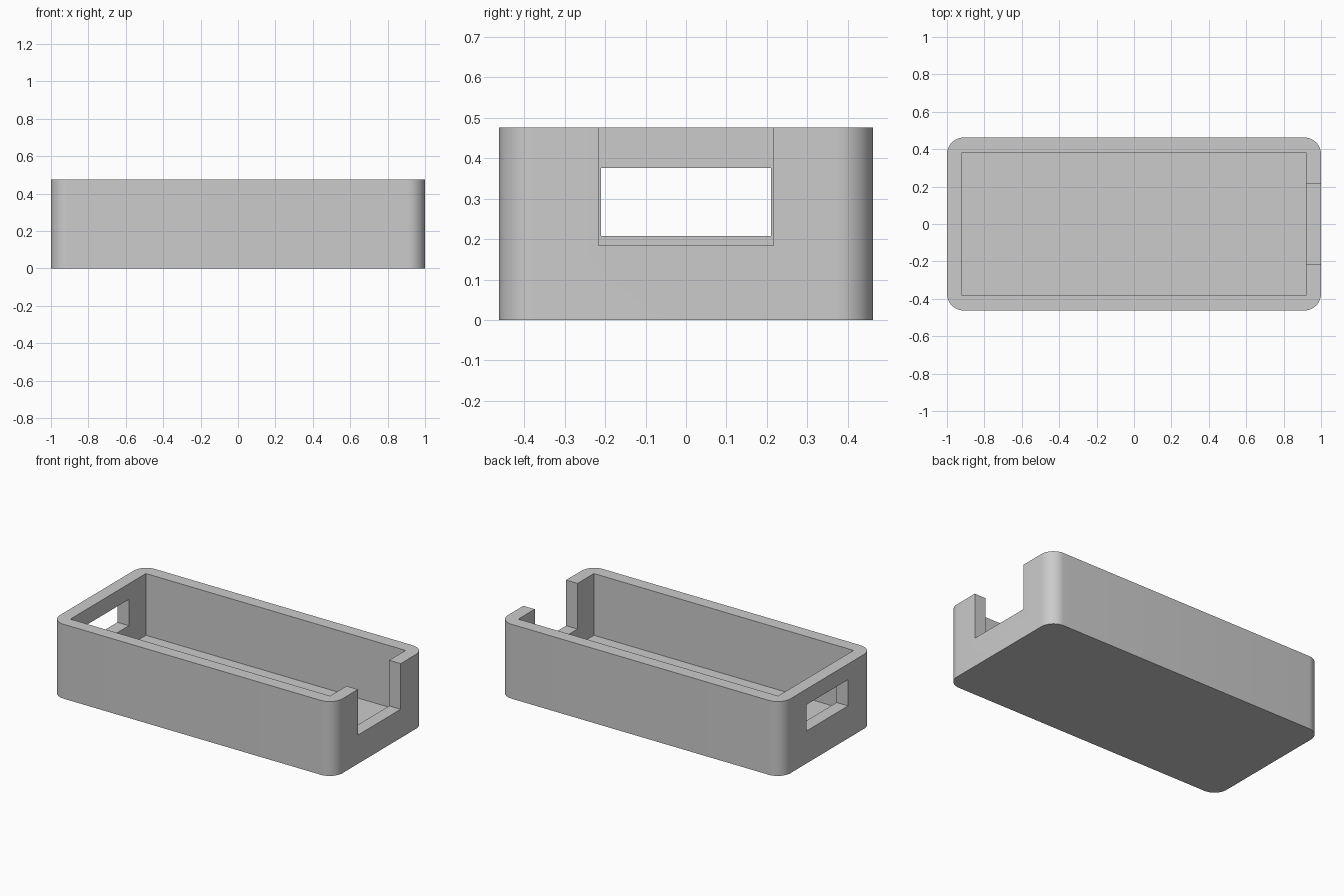
import bpy
import bmesh
from math import radians
from mathutils import Vector

if "Cube" in bpy.data.objects:
    bpy.data.objects.remove(bpy.data.objects["Cube"], do_unlink=True)

LENGTH, WIDTH, HEIGHT = 2.0, 0.925, 0.476
WALL, CORNER = 0.081, 0.09


def material(name, color):
    mat = bpy.data.materials.new(name)
    mat.use_nodes = True
    mat.diffuse_color = color
    mat.node_tree.nodes["Principled BSDF"].inputs["Base Color"].default_value = color
    return mat


def box(name, low, high, radius=0):
    """Box between two corners, with optionally rounded upright edges."""
    low, high = Vector(low), Vector(high)
    bm = bmesh.new()
    bmesh.ops.create_cube(bm, size=1)
    for v in bm.verts:
        v.co = (low + high) / 2 + v.co * (high - low)
    if radius:
        upright = [e for e in bm.edges
                   if abs(e.verts[0].co.z - e.verts[1].co.z) > 0.01]
        bmesh.ops.bevel(bm, geom=upright, offset=radius, segments=12,
                        profile=0.5, affect='EDGES')
    mesh = bpy.data.meshes.new(name)
    bm.to_mesh(mesh)
    bm.free()
    obj = bpy.data.objects.new(name, mesh)
    bpy.context.collection.objects.link(obj)
    return obj


def cut(target, cutter):
    """Subtract the cutter from the target and remove it."""
    cutter.hide_render = True
    mod = target.modifiers.new("cut", 'BOOLEAN')
    mod.operation, mod.solver, mod.object = 'DIFFERENCE', 'EXACT', cutter
    bpy.context.view_layer.objects.active = target
    bpy.ops.object.modifier_apply(modifier=mod.name)
    bpy.data.objects.remove(cutter, do_unlink=True)


# Rounded outer body
x, y = LENGTH / 2, WIDTH / 2
case = box("open_case", (-x, -y, 0), (x, y, HEIGHT), CORNER)
case.data.materials.append(material("light_grey", (0.6, 0.6, 0.6, 1)))

# Square-cornered cavity
ix, iy = x - WALL, y - WALL
cut(case, box("cavity_cutter", (-ix, -iy, WALL), (ix, iy, 1)))

# Open notch in the +x end
cut(case, box("notch_cutter", (ix - 0.03, -0.216, 0.184), (x + 0.1, 0.216, 1)))

# Closed window in the -x end
cut(case, box("window_cutter", (-x - 0.1, -0.21, 0.208), (-ix + 0.03, 0.21, 0.376)))

# Smooth the rounded corners, keep the rest sharp
bpy.ops.object.select_all(action='DESELECT')
case.select_set(True)
bpy.context.view_layer.objects.active = case
bpy.ops.object.shade_smooth_by_angle(angle=radians(30))
